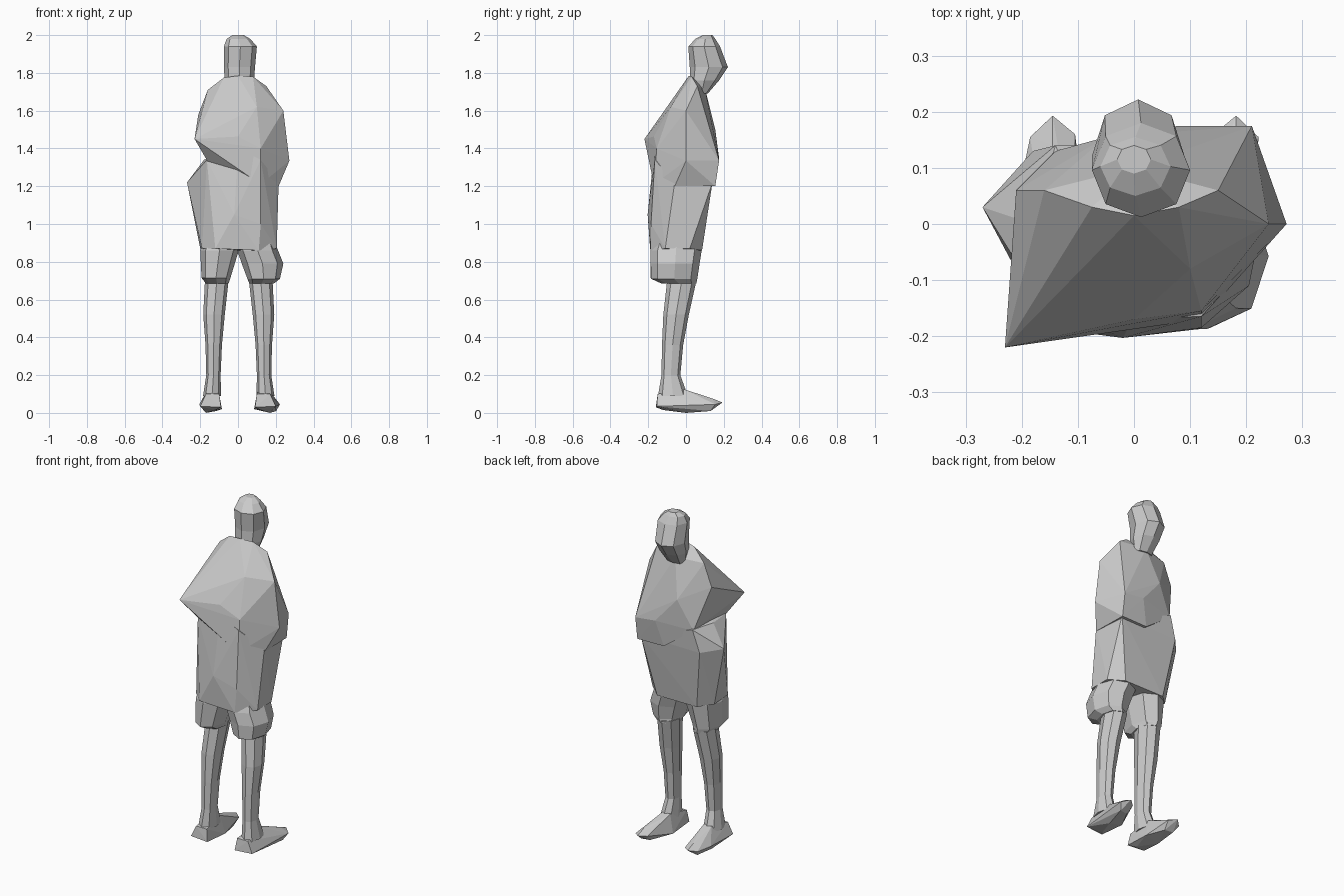
import bpy, bmesh


def finish(name, bm):
    bmesh.ops.recalc_face_normals(bm, faces=bm.faces)
    me = bpy.data.meshes.new(name)
    bm.to_mesh(me)
    bm.free()
    ob = bpy.data.objects.new(name, me)
    bpy.context.collection.objects.link(ob)
    return ob


def loft(name, rings, k=0.72):
    """Eight-sided loft; each ring is z, xmin, xmax, ymin, ymax."""
    dirs = [(1, 0), (k, k), (0, 1), (-k, k), (-1, 0), (-k, -k), (0, -1), (k, -k)]
    bm = bmesh.new()
    loops = []
    for z, x0, x1, y0, y1 in rings:
        cx, cy, rx, ry = (x0 + x1) / 2, (y0 + y1) / 2, (x1 - x0) / 2, (y1 - y0) / 2
        loops.append([bm.verts.new((cx + a * rx, cy + b * ry, z)) for a, b in dirs])
    for lo, hi in zip(loops, loops[1:]):
        for i in range(8):
            j = (i + 1) % 8
            bm.faces.new((lo[i], lo[j], hi[j], hi[i]))
    bm.faces.new(loops[0])
    bm.faces.new(loops[-1])
    return finish(name, bm)


def hull(name, pts):
    bm = bmesh.new()
    for p in pts:
        bm.verts.new(p)
    res = bmesh.ops.convex_hull(bm, input=bm.verts)
    junk = {g for g in res["geom_interior"] + res["geom_unused"]
            if isinstance(g, bmesh.types.BMVert)}
    bmesh.ops.delete(bm, geom=list(junk), context='VERTS')
    return finish(name, bm)


def union(base, parts):
    bpy.context.view_layer.objects.active = base
    for p in parts:
        m = base.modifiers.new("join", 'BOOLEAN')
        m.operation, m.solver, m.object = 'UNION', 'EXACT', p
        bpy.ops.object.modifier_apply(modifier=m.name)
        bpy.data.objects.remove(p)


# Head, with the face leaning towards +y
loft("head", [
    (1.69, -0.05, 0.065, 0.05, 0.115),
    (1.76, -0.07, 0.085, 0.02, 0.175),
    (1.83, -0.075, 0.09, 0.02, 0.222),
    (1.94, -0.075, 0.10, 0.012, 0.18),
    (1.98, -0.06, 0.065, 0.05, 0.155),
    (2.00, -0.03, 0.03, 0.09, 0.14)])

# Chest, shoulders and folded arms
tunic = hull("tunic", [
    (-0.075, 0.03, 1.775), (0.0, 0.015, 1.785), (0.08, 0.03, 1.78), (0.0, 0.10, 1.72),
    (-0.16, 0.06, 1.71), (0.15, 0.06, 1.73), (-0.07, -0.01, 1.73),
    (0.10, -0.08, 1.62), (0.24, 0.0, 1.6), (-0.21, 0.06, 1.58), (-0.05, 0.155, 1.5),
    (-0.23, -0.22, 1.45), (0.0, -0.17, 1.463), (0.12, -0.155, 1.4),
    (0.272, 0.0, 1.335), (0.21, 0.175, 1.335), (0.08, 0.175, 1.35), (-0.14, 0.13, 1.33),
    (-0.16, -0.14, 1.33), (0.12, -0.17, 1.21), (0.215, -0.06, 1.2),
    (0.21, 0.155, 1.2), (0.04, 0.15, 1.2)])

# Lower tunic with the hand resting on the left side
waist = hull("waist", [
    (-0.165, -0.14, 1.34), (0.0, -0.167, 1.4), (0.12, -0.165, 1.34), (0.215, -0.06, 1.22),
    (0.2, 0.14, 1.22), (-0.14, 0.14, 1.34), (-0.18, 0.0, 1.34), (-0.27, 0.03, 1.22),
    (-0.18, 0.13, 1.21), (-0.215, -0.06, 1.15), (-0.02, -0.203, 1.05), (0.12, -0.185, 1.0),
    (-0.12, -0.19, 0.87), (0.11, -0.188, 0.86), (0.205, -0.11, 0.87), (0.205, 0.02, 0.87),
    (0.13, 0.085, 0.86), (-0.13, 0.085, 0.86), (-0.2, 0.02, 0.87), (-0.19, -0.12, 0.87)])

# Legs of the shorts
left_shorts = loft("left_shorts", [
    (0.685, -0.17, -0.05, -0.13, 0.055),
    (0.715, -0.193, -0.04, -0.188, 0.06),
    (0.86, -0.2, 0.004, -0.188, 0.083),
    (0.97, -0.16, 0.02, -0.15, 0.06)])
right_shorts = loft("right_shorts", [
    (0.685, 0.06, 0.19, -0.13, 0.055),
    (0.71, 0.05, 0.222, -0.185, 0.06),
    (0.79, 0.02, 0.24, -0.187, 0.072),
    (0.86, -0.004, 0.212, -0.188, 0.083),
    (0.97, 0.02, 0.17, -0.15, 0.06)])
union(tunic, [waist, left_shorts, right_shorts])

# Bare legs and feet, mirrored with slight differences
for side, s, shift, t in (("left", -1, 0.0, 0.145), ("right", 1, 0.008, 0.182)):
    rings = [(0.09, 0.09, 0.185, -0.148, 0.01),
             (0.20, 0.092, 0.168, -0.13, -0.03),
             (0.36, 0.085, 0.172, -0.127, -0.015),
             (0.52, 0.07, 0.184, -0.12, 0.015),
             (0.70, 0.05, 0.175, -0.10, 0.055)]
    loft(side + "_leg", [(z, *sorted((s * (a + shift), s * (b + shift))), c, d)
                         for z, a, b, c, d in rings])
    hull(side + "_foot", [(s * x, y, z) for x, y, z in (
        (0.10, -0.15, 0.10), (0.17, -0.15, 0.10), (0.09, -0.16, 0.03), (0.20, -0.155, 0.035),
        (0.11, -0.01, 0.125), (0.16, -0.01, 0.125), (0.085, 0.0, 0.02), (0.205, 0.06, 0.045),
        (t, 0.193, 0.055), (t + 0.04, 0.155, 0.045), (t - 0.04, 0.16, 0.05), (t, 0.14, 0.076),
        (t + 0.02, 0.13, 0.01), (t - 0.03, 0.12, 0.01), (0.12, -0.12, 0.015), (0.17, 0.0, 0.0))])
